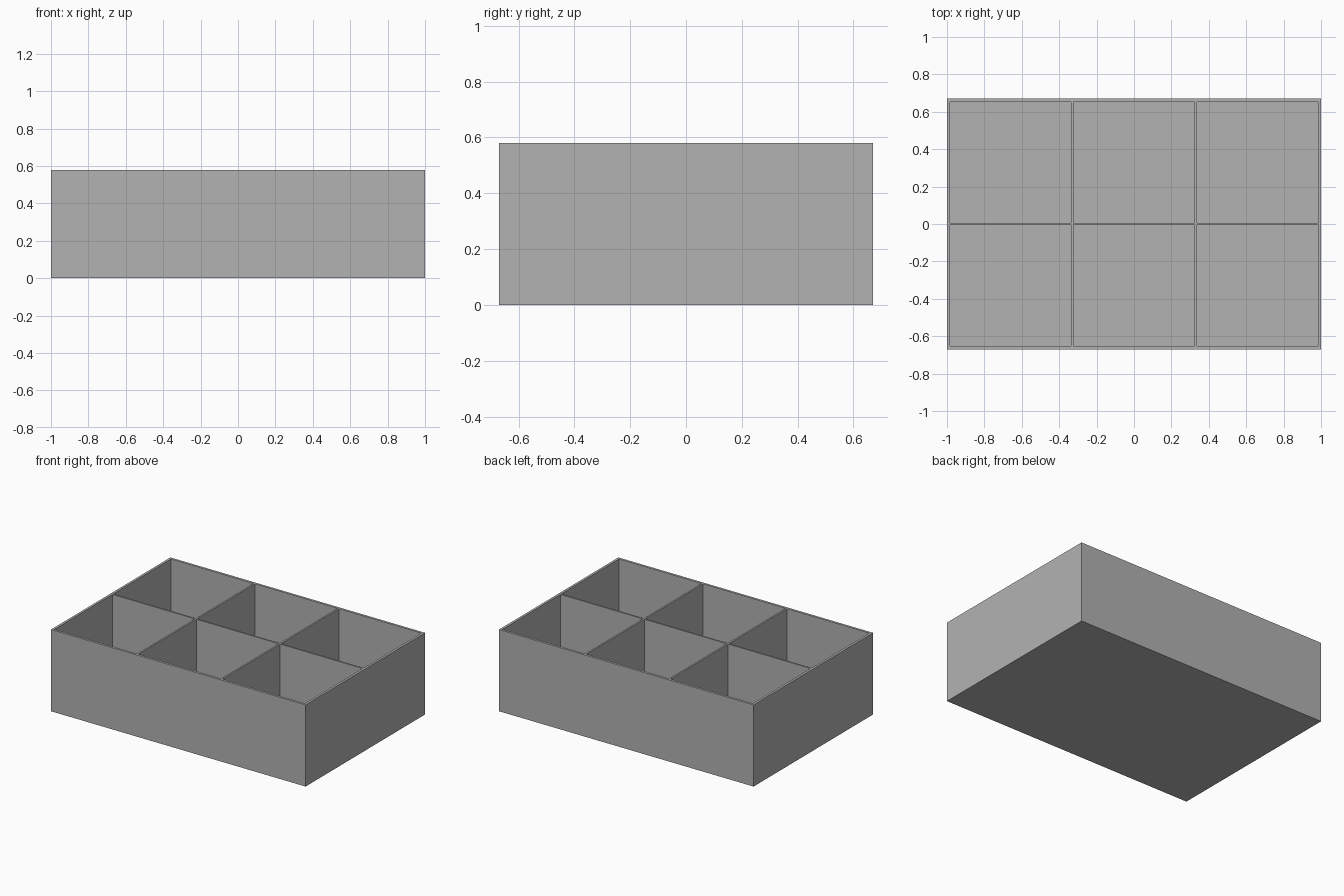
import bpy
import bmesh
from mathutils import Matrix, Vector

cube = bpy.data.objects.get("Cube")
if cube:
    bpy.data.objects.remove(cube, do_unlink=True)

WIDTH, DEPTH, HEIGHT = 2.0, 1.34, 0.58
WALL, DIVIDER, FLOOR = 0.017, 0.012, 0.017
COLUMNS, ROWS = 3, 2

# Plain grey material
grey = bpy.data.materials.new("plain grey")
grey.use_nodes = True
colour = (0.448, 0.448, 0.448, 1.0)
grey.diffuse_color = colour
grey.node_tree.nodes["Principled BSDF"].inputs["Base Color"].default_value = colour


def compartments(size, count):
    """Start and end of each compartment along one direction."""
    span = (size - 2 * WALL - (count - 1) * DIVIDER) / count
    starts = [-size / 2 + WALL + i * (span + DIVIDER) for i in range(count)]
    return [(s, s + span) for s in starts]


columns = compartments(WIDTH, COLUMNS)
rows = compartments(DEPTH, ROWS)

# Solid outer block
bm = bmesh.new()
bmesh.ops.create_cube(bm, size=1, matrix=Matrix.Translation((0, 0, HEIGHT / 2))
                      @ Matrix.Diagonal((WIDTH, DEPTH, HEIGHT, 1)))


def top_faces():
    return [f for f in bm.faces if f.normal.z > 0.9]


# Score the wall and divider lines into the top only
for axis, ranges in ((Vector((1, 0, 0)), columns), (Vector((0, 1, 0)), rows)):
    for place in (p for pair in ranges for p in pair):
        bm.normal_update()
        faces = top_faces()
        edges = {e for f in faces for e in f.edges}
        verts = {v for f in faces for v in f.verts}
        bmesh.ops.bisect_plane(bm, geom=[*verts, *edges, *faces],
                               plane_co=axis * place, plane_no=axis)
bm.normal_update()


def inside(value, ranges):
    return any(a < value < b for a, b in ranges)


# Sink the compartments down to the floor
cells = [f for f in top_faces()
         if inside(f.calc_center_median().x, columns)
         and inside(f.calc_center_median().y, rows)]
result = bmesh.ops.extrude_face_region(bm, geom=cells)
sunk = [v for v in result["geom"] if isinstance(v, bmesh.types.BMVert)]
bmesh.ops.translate(bm, verts=sunk, vec=(0, 0, FLOOR - HEIGHT))

# Remove any lids left over the compartments
lids = [f for f in cells if f.is_valid]
if lids:
    bmesh.ops.delete(bm, geom=lids, context='FACES_ONLY')
bmesh.ops.recalc_face_normals(bm, faces=bm.faces)

mesh = bpy.data.meshes.new("divided_tray")
bm.to_mesh(mesh)
bm.free()
mesh.materials.append(grey)
tray = bpy.data.objects.new("divided_tray", mesh)
bpy.context.collection.objects.link(tray)
